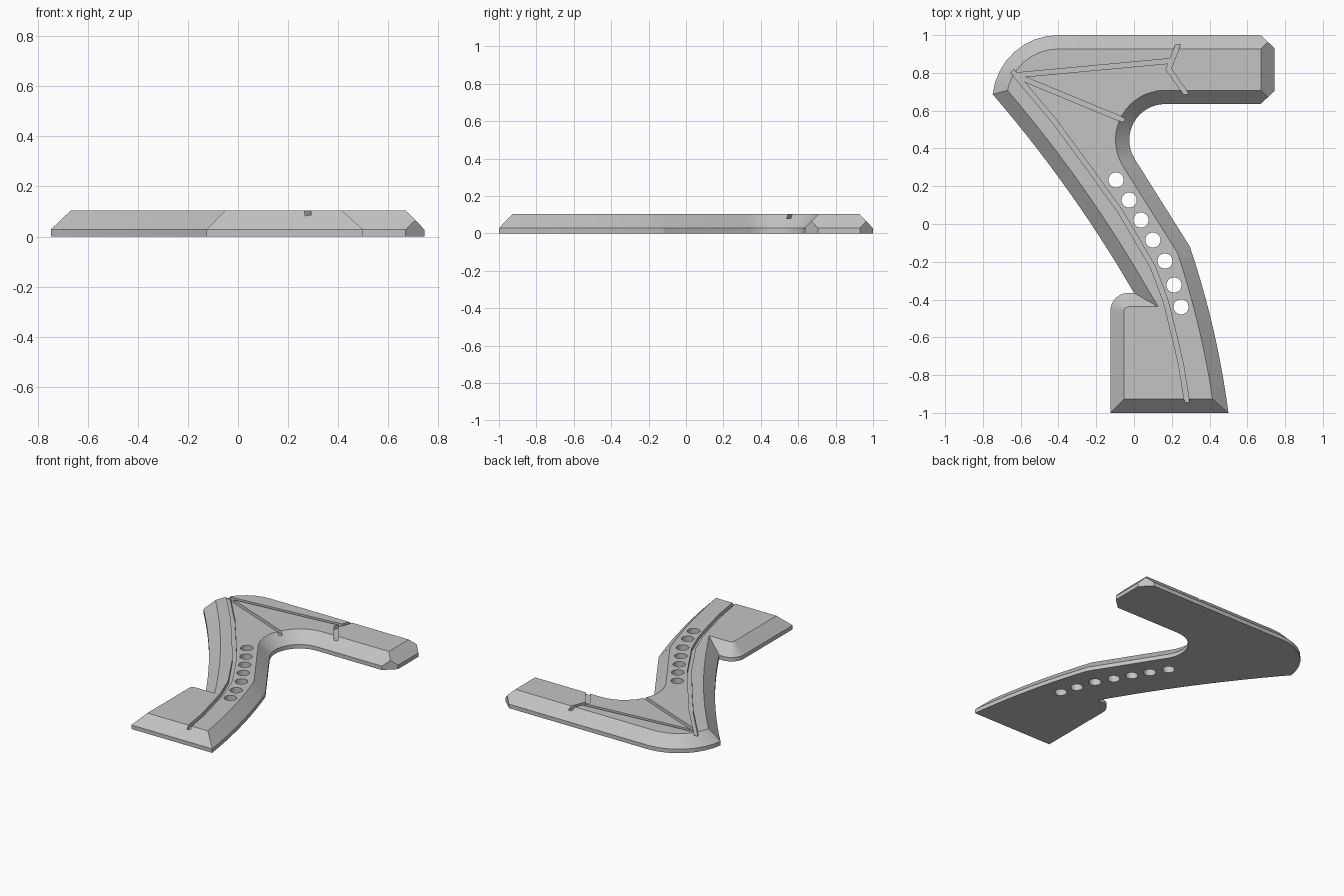
import bpy, bmesh, math
from mathutils import Vector

if "Cube" in bpy.data.objects:
    bpy.data.objects.remove(bpy.data.objects["Cube"])

TOP, LIP, BEVEL = 0.103, 0.028, 0.073


def arc(cx, cy, r, a0, a1, n):
    return [(cx + r * math.cos(math.radians(a0 + (a1 - a0) * i / n)),
             cy + r * math.sin(math.radians(a0 + (a1 - a0) * i / n))) for i in range(n + 1)]


def bow(p, q, sag, n):
    # inner points of a shallow curve from p to q, bulging to the right by sag
    p, q = Vector(p), Vector(q)
    d = (q - p).normalized()
    c = (p + q) / 2 + Vector((d.y, -d.x)) * sag * 2
    return [tuple(p * (1 - t) ** 2 + c * 2 * t * (1 - t) + q * t * t)
            for t in (i / n for i in range(1, n))]


def offset(pts, d, closed=True):
    # mitred offset to the left of travel
    pts = [Vector(p) for p in pts]
    n, out = len(pts), []
    for i, p in enumerate(pts):
        a = p - pts[i - 1] if closed or i > 0 else pts[1] - p
        b = pts[(i + 1) % n] - p if closed or i < n - 1 else a
        a, b = a.normalized(), b.normalized()
        na, nb = Vector((-a.y, a.x)), Vector((-b.y, b.x))
        out.append(tuple(p + (na + nb) * d / (1 + na.dot(nb))))
    return out


def loft(name, rings):
    # solid from stacked (outline, z) rings
    bm = bmesh.new()
    loops = [[bm.verts.new((x, y, z)) for x, y in pts] for pts, z in rings]
    n = len(loops[0])
    for lo, hi in zip(loops, loops[1:]):
        for i in range(n):
            j = (i + 1) % n
            bm.faces.new((lo[i], lo[j], hi[j], hi[i]))
    bm.faces.new(loops[0][::-1])
    bm.faces.new(loops[-1])
    bmesh.ops.recalc_face_normals(bm, faces=bm.faces)
    me = bpy.data.meshes.new(name)
    bm.to_mesh(me)
    bm.free()
    ob = bpy.data.objects.new(name, me)
    bpy.context.collection.objects.link(ob)
    return ob


# plate outline, counter-clockwise
right_foot, right_kink = (0.5, -1), (0.296, -0.12)
crown = arc(-0.4, 0.65, 0.35, 90, 174, 8)
inner_corner = (0.0, -0.365)
outline = [(-0.125, -1), right_foot]
outline += bow(right_foot, right_kink, 0.022, 10) + [right_kink]
outline += arc(0.165, 0.445, 0.19, 211.7, 90, 16)
outline += [(0.745, 0.635), (0.745, 1)] + crown
outline += bow(crown[-1], inner_corner, -0.03, 14) + [inner_corner]
outline += arc(-0.03, -0.46, 0.095, 90, 180, 9)

plate = loft("bevelled_plate", [(outline, 0), (outline, LIP), (offset(outline, BEVEL), TOP)])

cutters = []

# row of round through holes
for x, y in [(-.095, .233), (-.026, .127), (.037, .021), (.10, -.085),
             (.164, -.196), (.212, -.323), (.249, -.439)]:
    ring = arc(x, y, 0.04, 0, 360, 32)[:-1]
    cutters.append(loft("hole_cutter", [(ring, -0.1), (ring, 0.2)]))

# clipped corners at the arm end
for pts in ([(.67, 1), (.745, .93), (.9, .93), (.9, 1.1), (.67, 1.1)],
            [(.67, .635), (.67, .5), (.9, .5), (.9, .705), (.745, .705)]):
    cutters.append(loft("corner_cutter", [(pts, -0.1), (pts, 0.2)]))

# shallow grooves: long spine, two branches, bent cross mark
grooves = [
    [(-.645, .81), (-.418, .54), (-.254, .317), (-.074, .069),
     (.10, -.228), (.165, -.40), (.185, -.476), (.225, -.64), (.25, -.75), (.281, -.945)],
    [(-.62, .788), (.20, .864)],
    [(-.60, .775), (-.05, .548)],
    [(.235, .955), (.183, .82), (.28, .682)],
]
for k, path in enumerate(grooves):
    w = 0.0125
    strip = offset(path, -w, False) + offset(path, w, False)[::-1]
    cutters.append(loft("groove_cutter", [(strip, 0.079 + k * 0.0003), (strip, 0.2)]))

for c in cutters:
    c.hide_render = True
    m = plate.modifiers.new("cut", 'BOOLEAN')
    m.operation, m.solver, m.object = 'DIFFERENCE', 'EXACT', c
bpy.context.view_layer.update()
done = bpy.data.meshes.new_from_object(plate.evaluated_get(bpy.context.evaluated_depsgraph_get()))
plate.modifiers.clear()
plate.data = done
for c in cutters:
    bpy.data.objects.remove(c)

# single grey finish
grey = bpy.data.materials.new("plain_grey")
grey.diffuse_color = (0.55, 0.55, 0.55, 1)
grey.use_nodes = True
grey.node_tree.nodes["Principled BSDF"].inputs["Base Color"].default_value = grey.diffuse_color
plate.data.materials.clear()
plate.data.materials.append(grey)

bpy.ops.object.select_all(action='DESELECT')
plate.select_set(True)
bpy.context.view_layer.objects.active = plate
bpy.ops.object.shade_smooth_by_angle(angle=math.radians(12))
